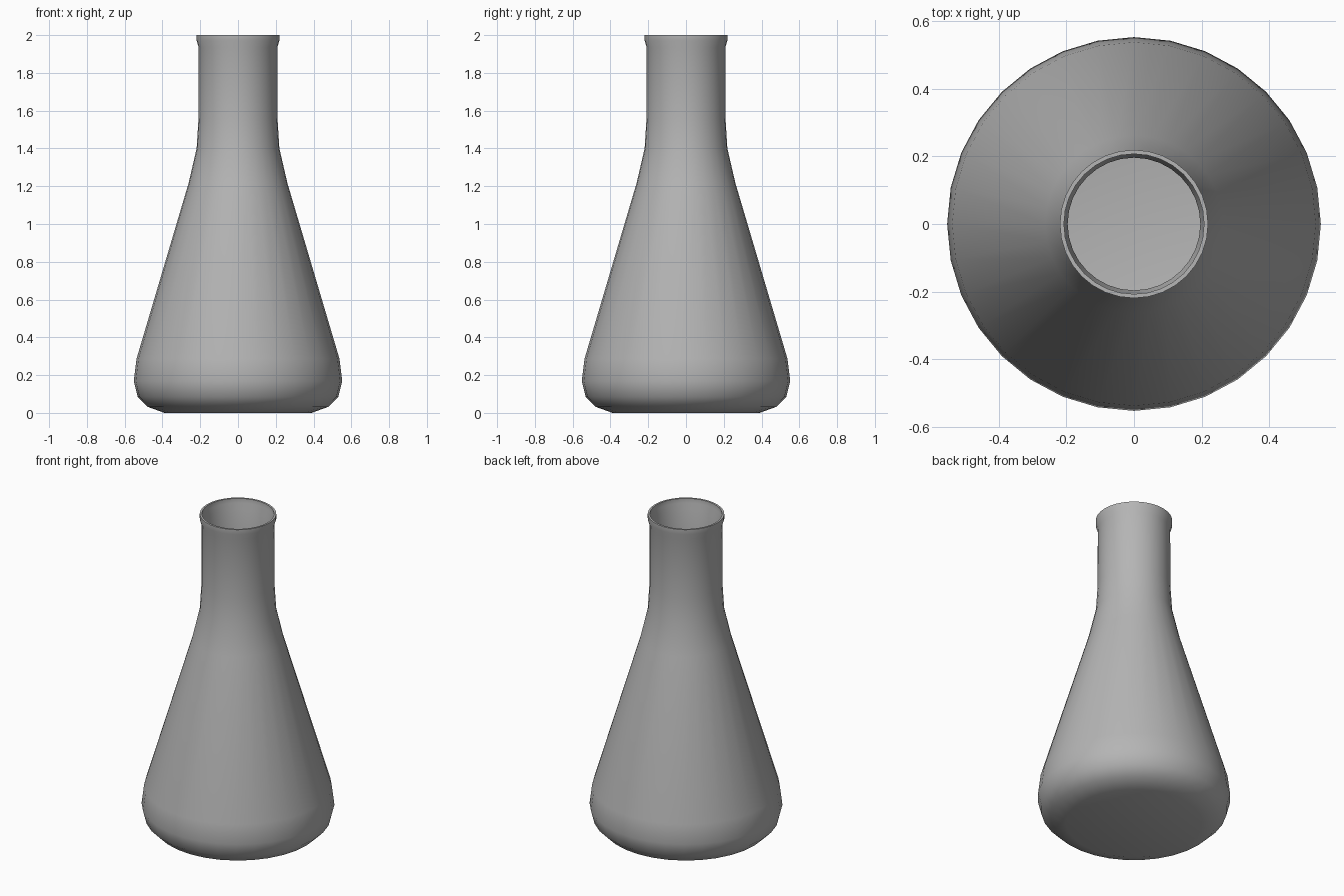
import bpy, bmesh, math

if "Cube" in bpy.data.objects:
    bpy.data.objects.remove(bpy.data.objects["Cube"])

SIDES = 32
WALL = 0.012

# Outer profile of the flask: (radius, height) from base to lip
profile = [(0.389, 0), (0.478, 0.032), (0.531, 0.085), (0.552, 0.168),
           (0.537, 0.287), (0.262, 1.215), (0.219, 1.4), (0.209, 1.56),
           (0.208, 1.935), (0.219, 1.97), (0.219, 2.0)]


def lathe(name, points):
    """Revolve an open profile around z, closing the bottom with a centre fan."""
    bm = bmesh.new()
    rings = []
    for r, z in points:
        rings.append([bm.verts.new((r * math.cos(2 * math.pi * i / SIDES),
                                    r * math.sin(2 * math.pi * i / SIDES), z))
                      for i in range(SIDES)])
    for low, high in zip(rings, rings[1:]):
        for i in range(SIDES):
            j = (i + 1) % SIDES
            bm.faces.new((low[i], low[j], high[j], high[i]))
    centre = bm.verts.new((0, 0, points[0][1]))
    for i in range(SIDES):
        bm.faces.new((centre, rings[0][(i + 1) % SIDES], rings[0][i]))
    mesh = bpy.data.meshes.new(name)
    bm.to_mesh(mesh)
    bm.free()
    obj = bpy.data.objects.new(name, mesh)
    bpy.context.collection.objects.link(obj)
    return obj


# Conical flask body with neck and flared lip
flask = lathe("flask", profile)

# Darker grey glass
grey = bpy.data.materials.new("grey_glass")
grey.diffuse_color = (0.46, 0.46, 0.46, 1)
grey.use_nodes = True
grey.node_tree.nodes["Principled BSDF"].inputs["Base Color"].default_value = grey.diffuse_color
flask.data.materials.append(grey)

# Thin wall, growing inward
shell = flask.modifiers.new("wall", 'SOLIDIFY')
shell.thickness = WALL
shell.offset = -1
shell.use_even_offset = True

bpy.context.view_layer.objects.active = flask
flask.select_set(True)
bpy.ops.object.modifier_apply(modifier="wall")
bpy.ops.object.shade_smooth_by_angle(angle=math.radians(45))
